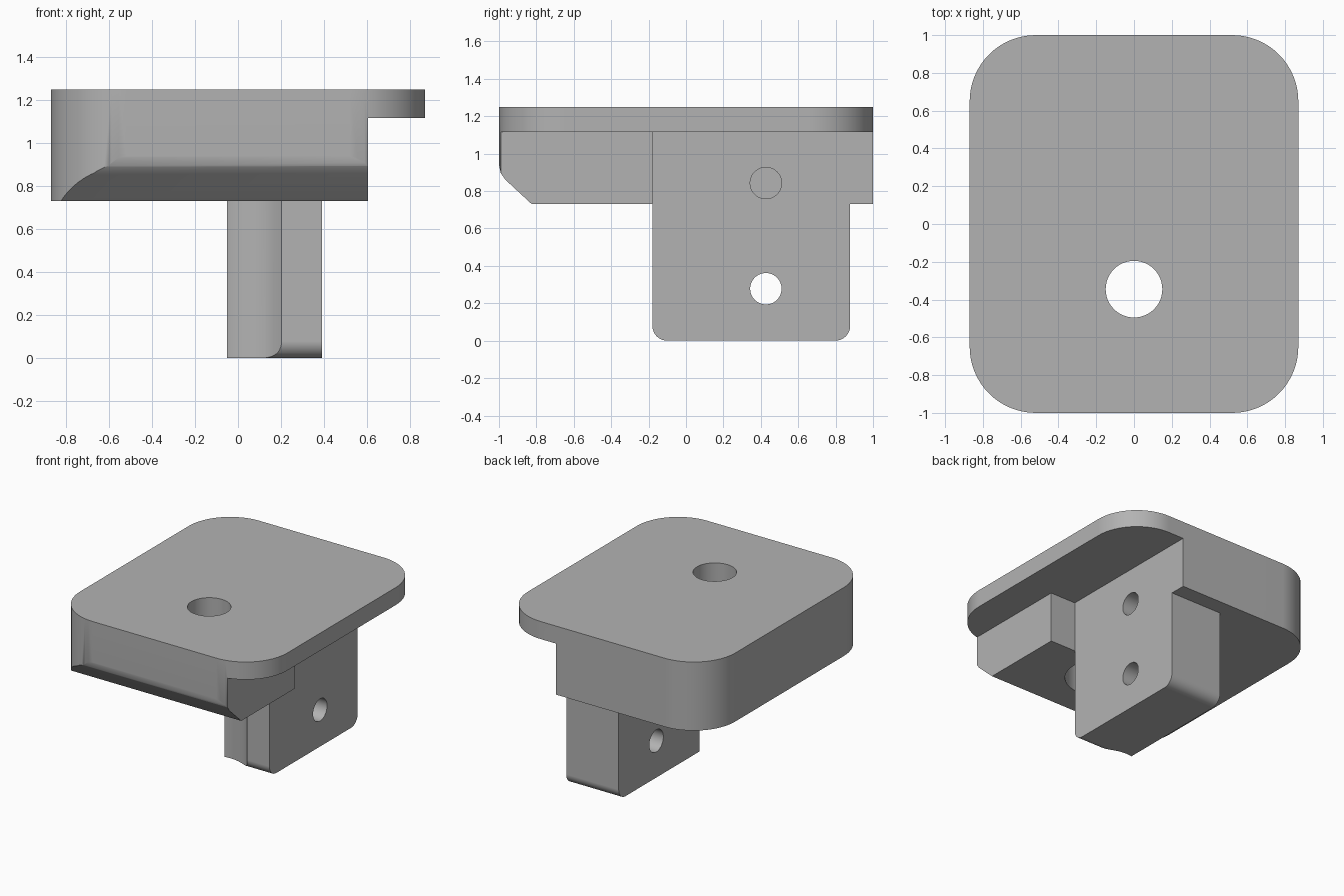
import bpy, bmesh
from math import sin, cos, pi

cube = bpy.data.objects.get("Cube")
if cube:
    bpy.data.objects.remove(cube, do_unlink=True)

grey = bpy.data.materials.new("plain grey")
grey.use_nodes = True
grey.diffuse_color = (0.45, 0.45, 0.45, 1)
grey.node_tree.nodes["Principled BSDF"].inputs["Base Color"].default_value = (0.45, 0.45, 0.45, 1)


def prism(name, outline, axis, low, high):
    """Extrude a 2D outline along x (outline in y, z) or z (outline in x, y)."""
    bm = bmesh.new()
    place = (lambda a, b: (low, a, b)) if axis == "x" else (lambda a, b: (a, b, low))
    face = bm.faces.new([bm.verts.new(place(a, b)) for a, b in outline])
    out = bmesh.ops.extrude_face_region(bm, geom=[face])
    verts = [g for g in out["geom"] if isinstance(g, bmesh.types.BMVert)]
    length = high - low
    bmesh.ops.translate(bm, verts=verts, vec=(length, 0, 0) if axis == "x" else (0, 0, length))
    bmesh.ops.recalc_face_normals(bm, faces=bm.faces)
    mesh = bpy.data.meshes.new(name)
    bm.to_mesh(mesh)
    bm.free()
    mesh.materials.append(grey)
    obj = bpy.data.objects.new(name, mesh)
    bpy.context.collection.objects.link(obj)
    return obj


def arc(cx, cy, r, start, sweep, steps):
    return [(cx + r * cos(start + sweep * i / steps), cy + r * sin(start + sweep * i / steps))
            for i in range(steps + 1)]


def circle(cx, cy, r):
    return arc(cx, cy, r, 0, 2 * pi, 48)[:-1]


def combine(target, tool, operation):
    """Apply a boolean and discard the tool."""
    tool.hide_render = True
    mod = target.modifiers.new(operation, "BOOLEAN")
    mod.object, mod.operation, mod.solver = tool, operation, "EXACT"
    bpy.ops.object.select_all(action="DESELECT")
    bpy.context.view_layer.objects.active = target
    target.select_set(True)
    bpy.ops.object.modifier_apply(modifier=mod.name)
    bpy.data.objects.remove(tool, do_unlink=True)


# Rounded block, full height including the top plate
W, D, R = 0.87, 1.0, 0.35
corners = [(W - R, D - R), (R - W, D - R), (R - W, R - D), (W - R, R - D)]
plan = [p for i, (x, y) in enumerate(corners) for p in arc(x, y, R, i * pi / 2, pi / 2, 16)]
body = prism("mounting_block", plan, "z", 0.73, 1.25)

# Sloped and softened lower front edge
slope = [(-1.2, 1.03), (-1.02, 1.03), (-0.99, 0.895), (-0.965, 0.86), (-0.79, 0.698), (-1.2, 0.698)]
combine(body, prism("front_slope_cutter", slope, "x", -1.2, 1.2), "DIFFERENCE")

# Hanging leg with rounded lower corners
front, back, r = -0.18, 0.878, 0.08
side = ([(back, 0.9), (front, 0.9)]
        + arc(front + r, r, r, pi, pi / 2, 8) + arc(back - r, r, r, -pi / 2, pi / 2, 8))
combine(body, prism("leg", side, "x", -0.05, 0.45), "UNION")

# Stepped recess under the overhanging side of the plate
step = [(0.605, -1.2), (1.2, -1.2), (1.2, 1.2), (0.39, 1.2), (0.39, front), (0.605, front)]
combine(body, prism("side_recess_cutter", step, "z", -0.1, 1.117), "DIFFERENCE")

# Vertical bolt hole with a wide counterbore that also grooves the leg
combine(body, prism("bolt_hole_cutter", circle(0, -0.345, 0.15), "z", 0.6, 1.4), "DIFFERENCE")
combine(body, prism("counterbore_cutter", circle(0, -0.345, 0.262), "z", -0.1, 0.99), "DIFFERENCE")

# Cross holes: blind above, through the leg below
for height, depth in ((0.843, -0.05), (0.278, -0.3)):
    combine(body, prism("cross_hole_cutter", circle(0.427, height, 0.084), "x", depth, 0.6), "DIFFERENCE")

bpy.ops.object.shade_smooth_by_angle(angle=pi / 6)
normals = body.modifiers.new("clean_normals", "WEIGHTED_NORMAL")
normals.keep_sharp = True
